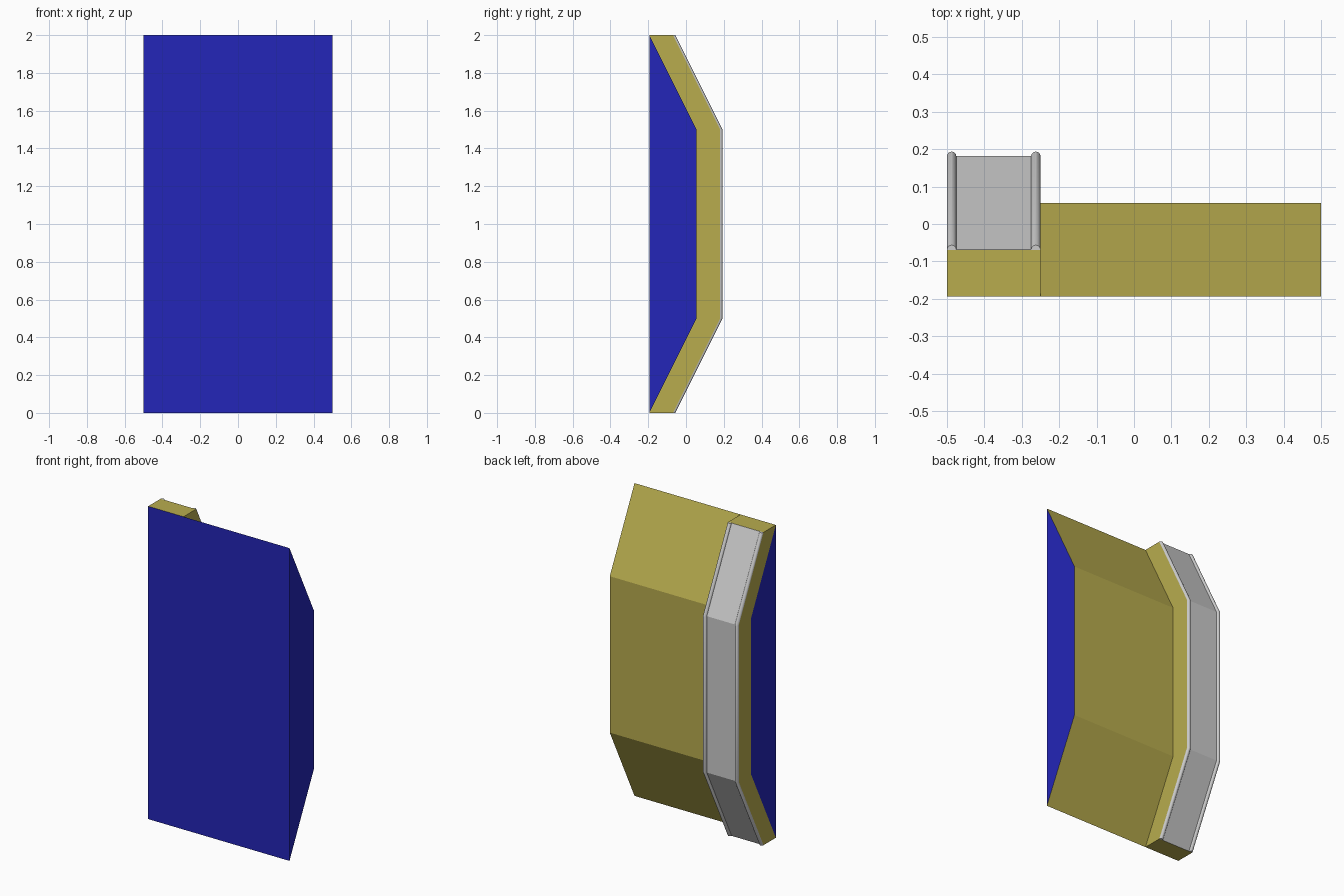
import bpy, bmesh, math

if "Cube" in bpy.data.objects:
    bpy.data.objects.remove(bpy.data.objects["Cube"])

FRONT = -0.194      # front plane
DEPTH = 0.25        # how far the panel bulges backwards
STRIP = 0.125       # thickness of the raised strip
R = 0.0125          # edge rail radius
# back outline as (y, z), swept from bottom to top
PATH = [(FRONT, 0), (FRONT + DEPTH, 0.5), (FRONT + DEPTH, 1.5), (FRONT, 2)]


def material(name, color):
    m = bpy.data.materials.new(name)
    m.diffuse_color = (*color, 1)
    m.use_nodes = True
    m.node_tree.nodes["Principled BSDF"].inputs["Base Color"].default_value = m.diffuse_color
    return m


blue = material("blue", (0.017, 0.019, 0.479))
yellow = material("yellow", (0.479, 0.413, 0.076))


def finish(bm, name, mats=()):
    bmesh.ops.recalc_face_normals(bm, faces=bm.faces)
    me = bpy.data.meshes.new(name)
    bm.to_mesh(me)
    bm.free()
    ob = bpy.data.objects.new(name, me)
    bpy.context.collection.objects.link(ob)
    for m in mats:
        me.materials.append(m)
    return ob


def sweep(name, section, mats=()):
    """Carry a closed (x, y offset) section along the back outline."""
    bm = bmesh.new()
    rings = [[bm.verts.new((x, y + dy, z)) for x, dy in section] for y, z in PATH]
    n = len(section)
    for a, b in zip(rings, rings[1:]):
        for i in range(n):
            j = (i + 1) % n
            bm.faces.new((a[i], a[j], b[j], b[i]))
    bm.faces.new(rings[0])
    bm.faces.new(rings[-1])
    return finish(bm, name, mats)


def rect(x0, x1, y0, y1):
    return [(x0, y0), (x1, y0), (x1, y1), (x0, y1)]


# main panel: blue front and ends, yellow back
bm = bmesh.new()
left, right = ([bm.verts.new((x, y, z)) for y, z in PATH] for x in (-0.5, 0.5))
bm.faces.new(left)
bm.faces.new(right)
for i in range(4):
    j = (i + 1) % 4
    f = bm.faces.new((left[i], left[j], right[j], right[i]))
    f.material_index = 1 if i < 3 else 0
finish(bm, "main_panel", (blue, yellow))

# raised strip along one end
sweep("raised_strip", rect(-0.5, -0.25, 0, STRIP), (yellow,))

# grey tread on the strip
sweep("tread", rect(-0.5 + 2 * R, -0.25 - 2 * R, STRIP, STRIP + 0.001))

# half-round rails on both edges of the tread
for side, cx in (("left", -0.5 + R), ("right", -0.25 - R)):
    arc = [(cx + R * math.cos(math.pi * k / 10), STRIP + R * math.sin(math.pi * k / 10))
           for k in range(11)]
    rail = sweep(side + "_rail", arc)
    bpy.context.view_layer.objects.active = rail
    rail.select_set(True)
    bpy.ops.object.shade_smooth_by_angle(angle=math.radians(25))
    rail.select_set(False)
